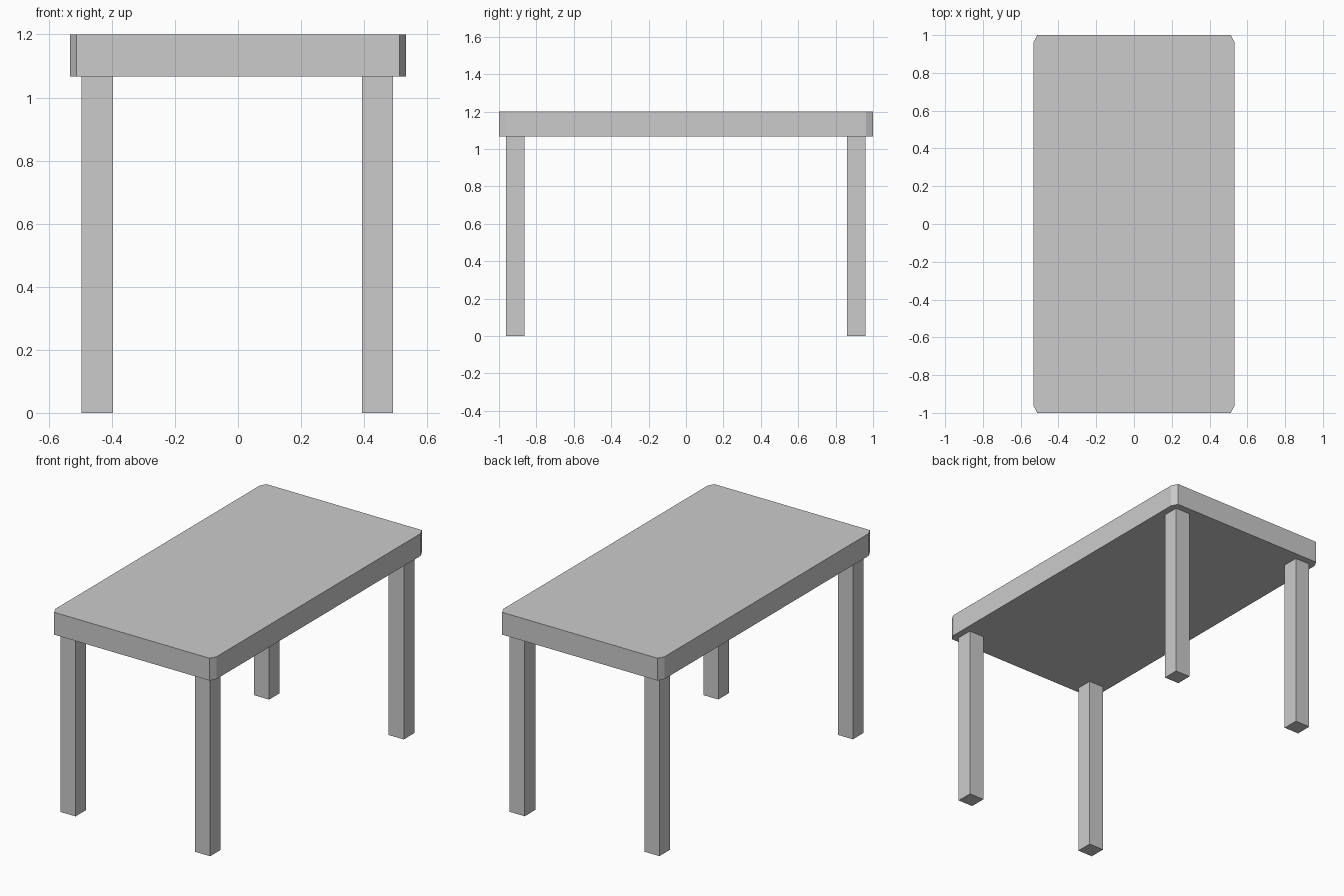
import bpy
import bmesh

cube = bpy.data.objects.get("Cube")
if cube:
    bpy.data.objects.remove(cube, do_unlink=True)

HALF_X, HALF_Y = 0.532, 1.0      # tabletop half size
CUT_X, CUT_Y = 0.02, 0.037       # clipped corners
UNDERSIDE, TOP = 1.067, 1.2
LEG = 0.099                      # leg thickness

grey = bpy.data.materials.new("light_grey")
colour = (0.6, 0.6, 0.6, 1)
grey.use_nodes = True
grey.diffuse_color = colour
grey.node_tree.nodes["Principled BSDF"].inputs["Base Color"].default_value = colour


def prism(name, outline, bottom, top):
    """Extrude a flat outline upwards into a closed solid."""
    bm = bmesh.new()
    base = bm.faces.new([bm.verts.new((x, y, bottom)) for x, y in outline])
    result = bmesh.ops.extrude_face_region(bm, geom=[base], use_keep_orig=True)
    for v in result["geom"]:
        if isinstance(v, bmesh.types.BMVert):
            v.co.z = top
    bmesh.ops.recalc_face_normals(bm, faces=bm.faces)
    mesh = bpy.data.meshes.new(name)
    bm.to_mesh(mesh)
    bm.free()
    mesh.materials.append(grey)
    obj = bpy.data.objects.new(name, mesh)
    bpy.context.collection.objects.link(obj)
    return obj


# Tabletop: thick slab with clipped corners
outline = []
for sx, sy in ((1, 1), (-1, 1), (-1, -1), (1, -1)):
    corner = [(sx * HALF_X, sy * (HALF_Y - CUT_Y)),
              (sx * (HALF_X - CUT_X), sy * HALF_Y)]
    outline += corner if sx * sy > 0 else corner[::-1]
prism("tabletop", outline, UNDERSIDE, TOP)

# Four square legs
h = LEG / 2
for side, cx in (("left", 0.442), ("right", -0.446)):
    for end, cy in (("front", -0.914), ("back", 0.909)):
        square = [(cx - h, cy - h), (cx + h, cy - h),
                  (cx + h, cy + h), (cx - h, cy + h)]
        prism(f"{end}_{side}_leg", square, 0, UNDERSIDE)
